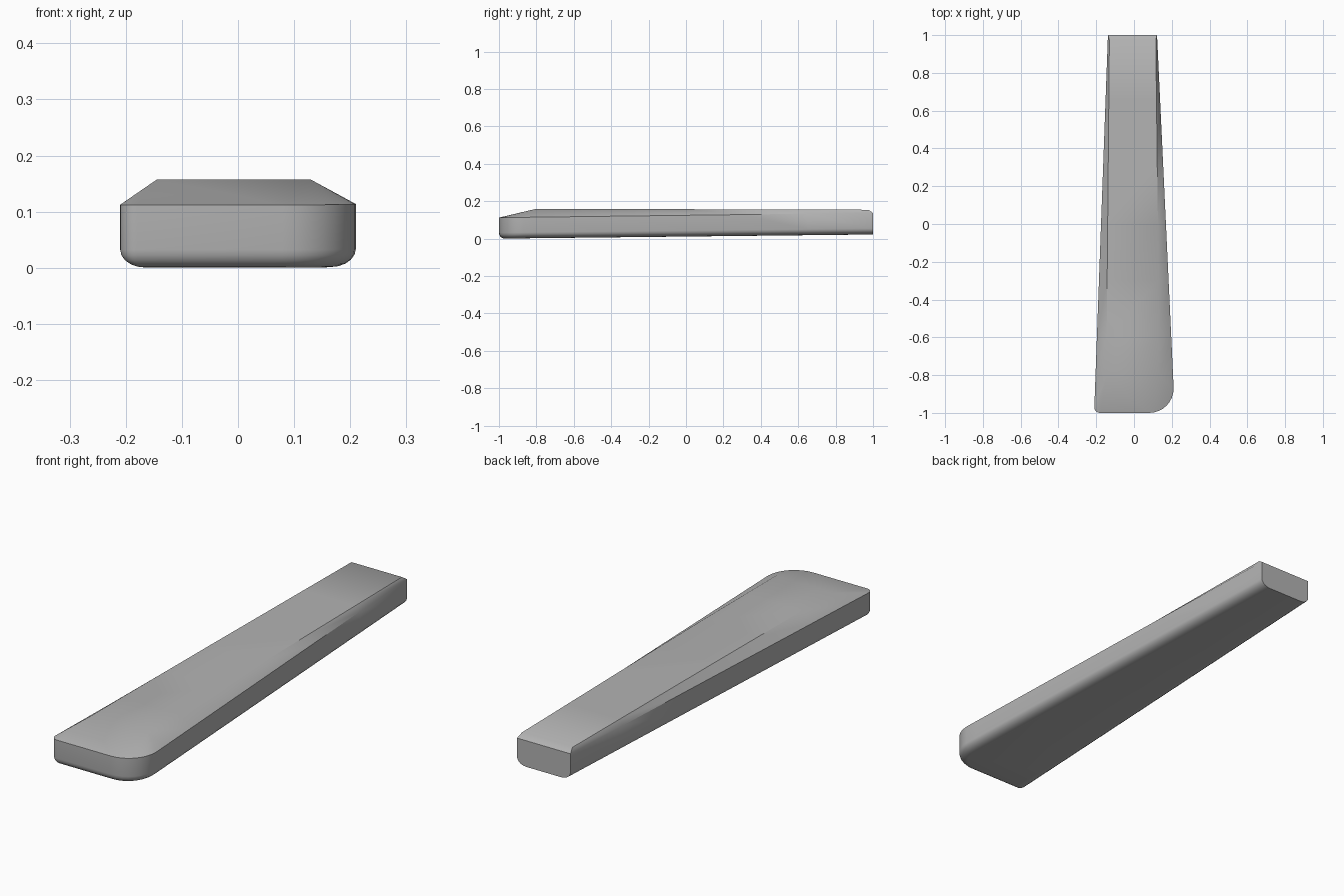
import bpy, bmesh, math

default = bpy.data.objects.get("Cube")
if default:
    bpy.data.objects.remove(default, do_unlink=True)

SIDE_YS = [1, 0.65, 0.3, 0, -0.3, -0.6, -0.81]
STEPS = 8          # segments in each front corner


def lerp(a, b, t):
    return a + (b - a) * t


def along(y):
    """Position along the bar, 0 at the front and 1 at the back."""
    return (y + 1) / 2


def corner(side, radius, inset):
    """Rounded front corner, running from the side wall to the front wall."""
    r = max(radius - inset, 0.012)
    cx, cy = 0.21 - inset - r, -1 + inset * 0.7 + r
    pts = []
    for i in range(STEPS + 1):
        a = math.pi / 2 * i / STEPS
        pts.append((side * (cx + r * math.cos(a)), cy - r * math.sin(a)))
    return pts


def outline(inset):
    """Tapered plan outline, from back left round the front to back right."""
    plus = [(lerp(0.21, 0.122, (y + 0.87) / 1.87) - inset, y) for y in SIDE_YS]
    minus = [(-lerp(0.21, 0.138, (y + 0.97) / 1.97) + inset, y) for y in SIDE_YS]
    return (plus + corner(1, 0.13, inset)
            + corner(-1, 0.03, inset)[::-1] + minus[::-1])


def plateau():
    """Edge of the raised flat top; each front corner gathers to one point."""
    plus, minus = [], []
    for y in SIDE_YS:
        yy = min(y, 0.975)
        z = 0.157 - 0.003 * max(yy, 0)
        plus.append((lerp(0.13, 0.115, max(0, (yy + 0.3) / 1.3)), yy, z))
        minus.append((-lerp(0.145, 0.13, max(0, (yy + 0.6) / 1.6)), yy, z))
    return (plus + [plus[-1]] * (STEPS + 1)
            + [minus[-1]] * (STEPS + 1) + minus[::-1])


# Stack of rings: rolled bottom edge, upright wall, sloped shoulder
rings = []
for k in range(6):
    a = math.pi / 2 * k / 5
    inset, lift = 0.045 * (1 - math.sin(a)), 0.032 * (1 - math.cos(a))
    rings.append([(x, y, 0.022 * along(y) + lift) for x, y in outline(inset)])
rings.append([(x, y, 0.112 + 0.025 * along(y)) for x, y in outline(0)])
rings.append(plateau())

bm = bmesh.new()
loops = [[bm.verts.new(p) for p in ring] for ring in rings]
n = len(loops[0])
for low, high in zip(loops, loops[1:]):
    for i in range(n):
        j = (i + 1) % n
        bm.faces.new((low[i], low[j], high[j], high[i]))

# Flat underside and top strips
bm.faces.new(loops[0][::-1])
top = loops[-1]
for i in range(len(SIDE_YS) - 1):
    bm.faces.new((top[i], top[i + 1], top[n - 2 - i], top[n - 1 - i]))
bmesh.ops.remove_doubles(bm, verts=bm.verts[:], dist=0.0001)
bmesh.ops.recalc_face_normals(bm, faces=bm.faces[:])

mesh = bpy.data.meshes.new("tapered_bar")
bm.to_mesh(mesh)
bm.free()
bar = bpy.data.objects.new("tapered_bar", mesh)
bpy.context.collection.objects.link(bar)

# Plain grey
grey = bpy.data.materials.new("plain_grey")
grey.use_nodes = True
colour = (0.45, 0.45, 0.45, 1)
grey.diffuse_color = colour
grey.node_tree.nodes["Principled BSDF"].inputs["Base Color"].default_value = colour
mesh.materials.append(grey)

bpy.ops.object.select_all(action="DESELECT")
bar.select_set(True)
bpy.context.view_layer.objects.active = bar
bpy.ops.object.shade_smooth_by_angle(angle=math.radians(37))
